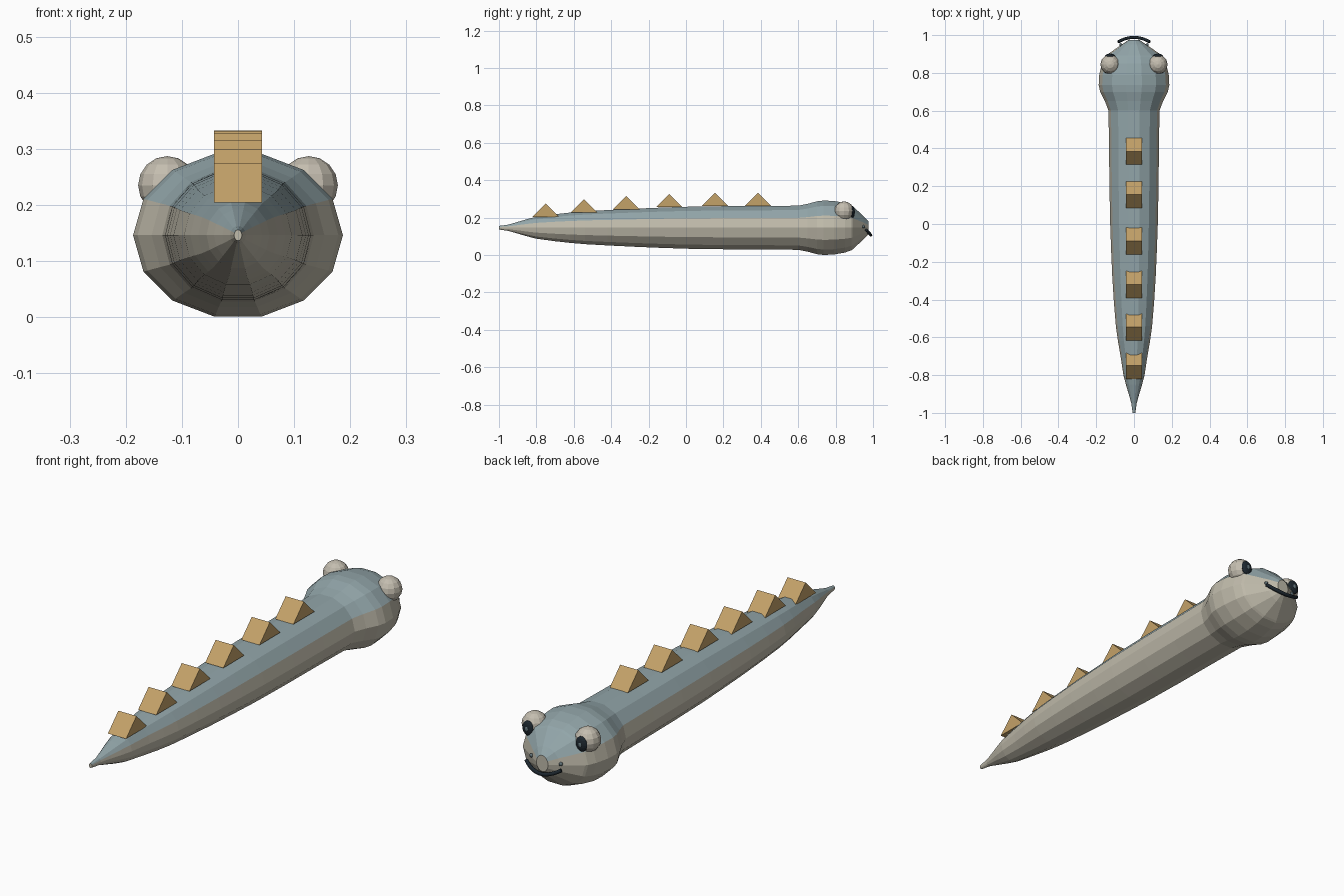
import bpy, bmesh, math
from mathutils import Matrix

if "Cube" in bpy.data.objects:
    bpy.data.objects.remove(bpy.data.objects["Cube"])


def material(name, color):
    m = bpy.data.materials.new(name)
    m.diffuse_color = (*color, 1)
    m.use_nodes = True
    m.node_tree.nodes["Principled BSDF"].inputs["Base Color"].default_value = m.diffuse_color
    return m


BLUE = material("blue grey skin", (0.29, 0.38, 0.40))
BELLY = material("pale belly", (0.53, 0.50, 0.41))
GOLD = material("ochre spikes", (0.55, 0.36, 0.14))
EYE = material("ivory eyes", (0.55, 0.51, 0.43))
DARK = material("near black", (0.012, 0.02, 0.028))
SLATE = material("slate", (0.12, 0.17, 0.19))


def finish(name, bm, *mats):
    bmesh.ops.recalc_face_normals(bm, faces=bm.faces)
    mesh = bpy.data.meshes.new(name)
    bm.to_mesh(mesh)
    bm.free()
    for m in mats:
        mesh.materials.append(m)
    ob = bpy.data.objects.new(name, mesh)
    bpy.context.collection.objects.link(ob)
    return ob


def ball(name, loc, radii, mat, u=12, v=8):
    bm = bmesh.new()
    bmesh.ops.create_uvsphere(bm, u_segments=u, v_segments=v, radius=1)
    bm.transform(Matrix.Translation(loc) @ Matrix.Diagonal((*radii, 1)))
    return finish(name, bm, mat)


# Body: 14-sided loft from tail tip to snout (y, half width, vertical radius)
SIDES = 14
CZ = 0.146
RINGS = [(-1, .007, .010), (-.95, .014, .017), (-.9, .028, .032), (-.85, .043, .047),
         (-.8, .056, .060), (-.7, .071, .074), (-.62, .085, .083), (-.54, .096, .090),
         (-.42, .106, .097), (-.28, .115, .104), (-.14, .121, .110), (0, .126, .115),
         (.2, .130, .118), (.4, .132, .119), (.6, .135, .121), (.65, .154, .131),
         (.7, .179, .145), (.735, .187, .149), (.79, .184, .147), (.85, .170, .136),
         (.885, .155, .123), (.893, .147, .117), (.95, .065, .063), (.975, .028, .035)]
bm = bmesh.new()
loops = []
for y, rx, rz in RINGS:
    loops.append([bm.verts.new((rx * math.cos(a), y, CZ + rz * math.sin(a)))
                  for a in (2 * math.pi * k / SIDES for k in range(SIDES))])
for a, b in zip(loops, loops[1:]):
    for k in range(SIDES):
        n = (k + 1) % SIDES
        f = bm.faces.new((a[k], a[n], b[n], b[k]))
        # five upper strips form the coloured back
        f.material_index = 0 if 1 <= k <= 5 else 1
for end in (loops[0], loops[-1]):
    bm.faces.new(end).material_index = 1
finish("body", bm, BLUE, BELLY)

# Back spikes: triangular prisms along the spine
SPIKES = [(-.75, .204), (-.545, .228), (-.32, .244), (-.09, .256), (.155, .261), (.385, .262)]
for i, (cy, z) in enumerate(SPIKES):
    bm = bmesh.new()
    ends = []
    for x in (-.043, .043):
        ends.append([bm.verts.new((x, cy + dy, z + dz))
                     for dy, dz in ((-.071, 0), (.071, 0), (0, .071))])
        bm.faces.new(ends[-1])
    for k in range(3):
        n = (k + 1) % 3
        bm.faces.new((ends[0][k], ends[0][n], ends[1][n], ends[1][k]))
    finish(f"back_spike_{i + 1}", bm, GOLD)

# Eyes, pupils and nostrils on both sides
for side, s in (("left", -1), ("right", 1)):
    ball(f"{side}_eye", (s * .126, .845, .235), (.052, .052, .052), EYE)
    ball(f"{side}_pupil", (s * .127, .889, .231), (.026, .013, .032), DARK, 16, 10)
    ball(f"{side}_pupil_core", (s * .127, .899, .231), (.008, .005, .011), SLATE)
    ball(f"{side}_nostril", (s * .07, .949, .152), (.008, .008, .008), SLATE)

# Mouth: curved tube across the snout
curve = bpy.data.curves.new("mouth", "CURVE")
curve.dimensions = "3D"
curve.bevel_depth = .008
curve.bevel_resolution = 2
curve.use_fill_caps = True
spline = curve.splines.new("POLY")
spline.points.add(12)
for i, p in enumerate(spline.points):
    t = i / 6 - 1
    p.co = (.083 * t, .988 - .024 * t * t, .107 + .027 * t * t, 1)
curve.materials.append(DARK)
bpy.context.collection.objects.link(bpy.data.objects.new("mouth", curve))
